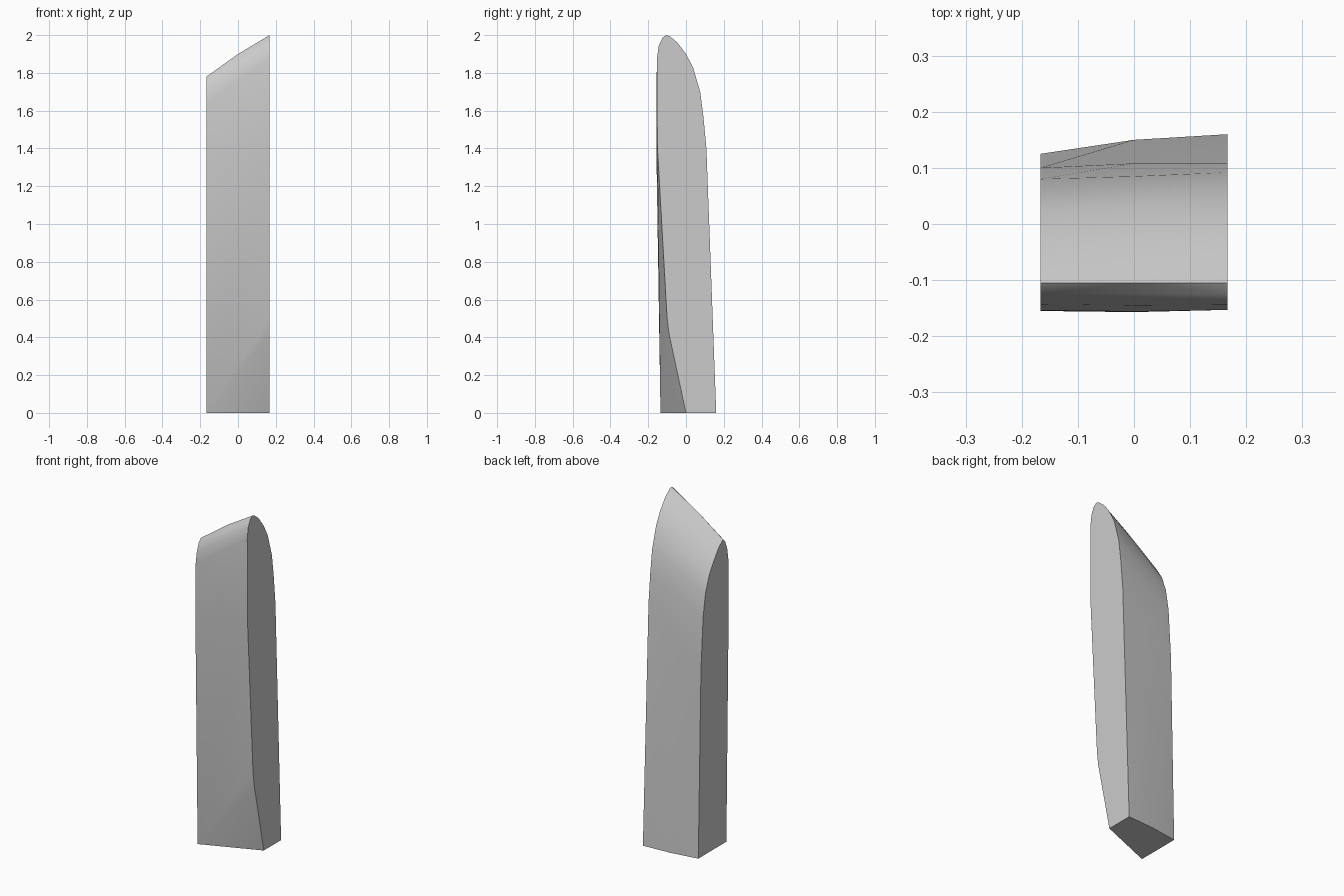
import bpy, bmesh

if "Cube" in bpy.data.objects:
    bpy.data.objects.remove(bpy.data.objects["Cube"])

# Cross-sections of the stone slab as (y, z) outlines, keyed by x position
sections = {
    -0.167: [(-0.135, 0), (-0.155, 1.30), (-0.154, 1.64), (-0.143, 1.71), (-0.125, 1.76), (-0.105, 1.78),
             (-0.065, 1.75), (-0.02, 1.69), (0.025, 1.62), (0.058, 1.53),
             (0.08, 1.40), (0.10, 1.10), (0.125, 0)],
    0.0: [(-0.157, 1.40), (-0.156, 1.76), (-0.145, 1.83), (-0.105, 1.90), (-0.06, 1.868),
          (-0.01, 1.80), (0.037, 1.725), (0.085, 1.50), (0.108, 1.25), (0.15, 0)],
    0.167: [(0, 0), (-0.09, 0.42), (-0.10, 0.50), (-0.152, 1.42), (-0.153, 1.88), (-0.144, 1.945),
            (-0.125, 1.985), (-0.105, 2.0), (-0.085, 1.993), (-0.045, 1.96), (0, 1.90),
            (0.037, 1.83), (0.075, 1.70), (0.092, 1.57), (0.108, 1.40), (0.16, 0)],
}

# Chiselled slab: faceted convex skin stretched over the cross-sections
bm = bmesh.new()
for x, outline in sections.items():
    for y, z in outline:
        bm.verts.new((x, y, z))
hull = bmesh.ops.convex_hull(bm, input=bm.verts)
loose = [v for v in bm.verts if not v.link_faces]
bmesh.ops.delete(bm, geom=loose, context='VERTS')

# Merge the flat side and base triangles into single faces
bmesh.ops.dissolve_limit(bm, angle_limit=0.005, verts=bm.verts, edges=bm.edges)
bmesh.ops.recalc_face_normals(bm, faces=bm.faces)

mesh = bpy.data.meshes.new("standing_stone_slab")
bm.to_mesh(mesh)
bm.free()
slab = bpy.data.objects.new("standing_stone_slab", mesh)
bpy.context.collection.objects.link(slab)

# Smooth the gently curved skin while keeping the cut side edges crisp
bpy.context.view_layer.objects.active = slab
slab.select_set(True)
bpy.ops.object.shade_smooth_by_angle(angle=0.6)
